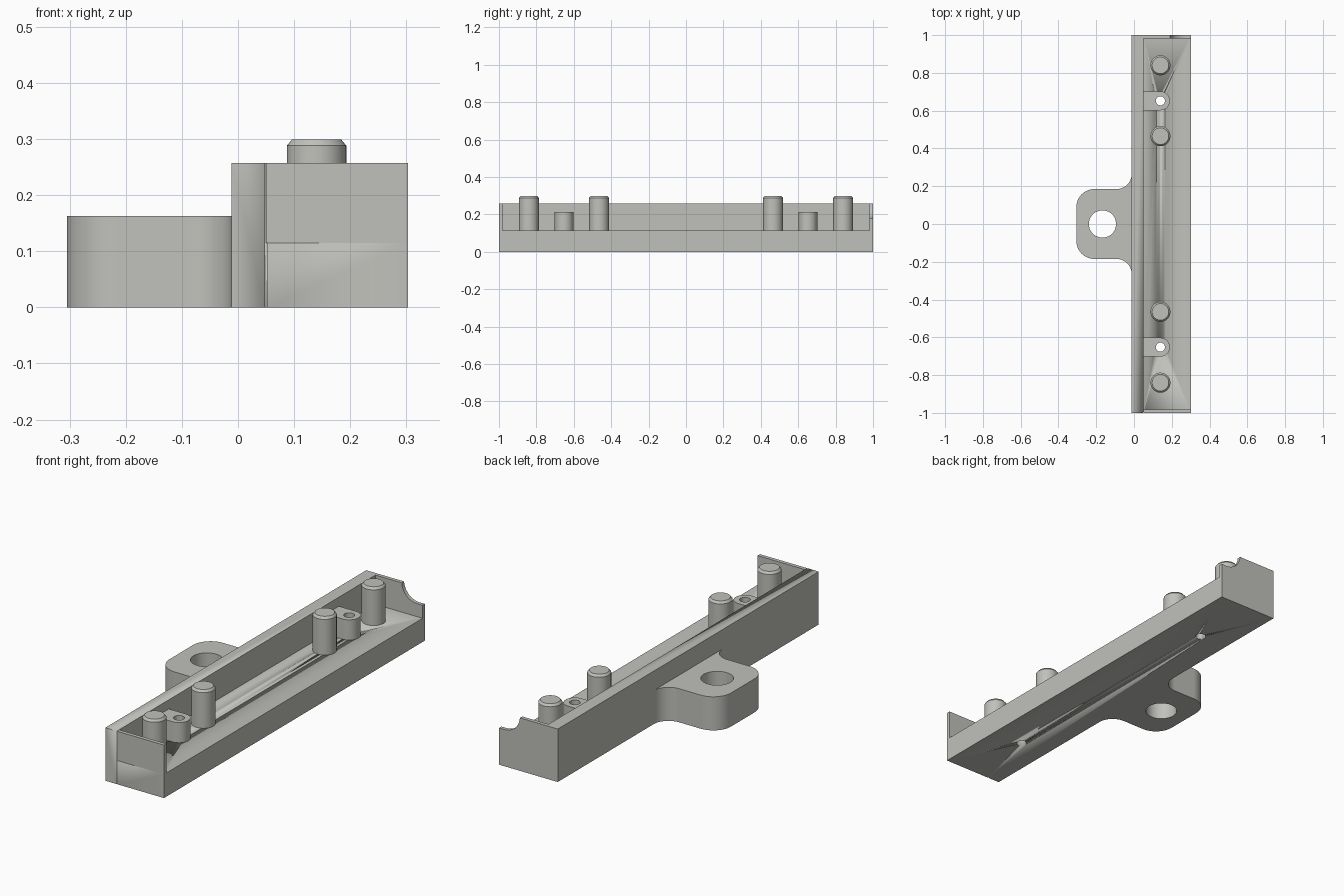
import bpy, bmesh, math
from mathutils import Vector

if "Cube" in bpy.data.objects:
    bpy.data.objects.remove(bpy.data.objects["Cube"])

grey = bpy.data.materials.new("light_grey")
grey.diffuse_color = (0.53, 0.53, 0.50, 1)
grey.use_nodes = True
grey.node_tree.nodes["Principled BSDF"].inputs["Base Color"].default_value = grey.diffuse_color


def finish(name, bm):
    """Turn a bmesh into a shaded object."""
    bmesh.ops.recalc_face_normals(bm, faces=bm.faces)
    me = bpy.data.meshes.new(name)
    bm.to_mesh(me)
    bm.free()
    me.materials.append(grey)
    ob = bpy.data.objects.new(name, me)
    bpy.context.collection.objects.link(ob)
    bpy.ops.object.select_all(action='DESELECT')
    ob.select_set(True)
    bpy.context.view_layer.objects.active = ob
    bpy.ops.object.shade_smooth_by_angle(angle=math.radians(30))
    return ob


def prism(name, points, direction):
    """Extrude a closed 3D outline along a direction."""
    bm = bmesh.new()
    face = bm.faces.new([bm.verts.new(p) for p in points])
    ext = bmesh.ops.extrude_face_region(bm, geom=[face])
    verts = [g for g in ext['geom'] if isinstance(g, bmesh.types.BMVert)]
    bmesh.ops.translate(bm, verts=verts, vec=Vector(direction))
    return finish(name, bm)


def arc(cx, cy, r, a0, a1, n=12):
    return [(cx + r * math.cos(math.radians(a0 + (a1 - a0) * i / n)),
             cy + r * math.sin(math.radians(a0 + (a1 - a0) * i / n)))
            for i in range(n + 1)]


def lathe(name, x, y, rings, n=40):
    """Stack circular rings (radius, height) into a closed solid."""
    bm = bmesh.new()
    loops = [[bm.verts.new((x + r * math.cos(2 * math.pi * i / n),
                            y + r * math.sin(2 * math.pi * i / n), z))
              for i in range(n)] for r, z in rings]
    for a, b in zip(loops, loops[1:]):
        for i in range(n):
            j = (i + 1) % n
            bm.faces.new((a[i], a[j], b[j], b[i]))
    bm.faces.new(loops[0][::-1])
    bm.faces.new(loops[-1])
    return finish(name, bm)


def cut(target, cutter):
    mod = target.modifiers.new("cut", 'BOOLEAN')
    mod.operation = 'DIFFERENCE'
    mod.solver = 'EXACT'
    mod.object = cutter
    cutter.hide_render = True
    cutter.hide_viewport = True


X0, X1, XW = -0.012, 0.303, 0.05     # outer faces and inner face of long wall
FLOOR, TOP, T = 0.115, 0.257, 0.018  # floor height, wall height, end thickness

# Floor and long wall as one L-shaped section
section = [(X0, 0), (X1, 0), (X1, FLOOR), (XW, FLOOR), (XW, TOP), (X0, TOP)]
tray = prism("tray", [(x, -1, z) for x, z in section], (0, 2, 0))

# Thin seam on the front end
seam = [(0.048, -0.01), (0.052, -0.01), (0.052, 0.3), (0.048, 0.3)]
cut(tray, prism("seam_cutter", [(x, -1.01, z) for x, z in seam], (0, 0.014, 0)))

# End walls; the rear one has a rounded notch at its outer corner
plain = [(XW, FLOOR), (X1, FLOOR), (X1, TOP), (XW, TOP)]
prism("front_end_wall", [(x, -1, z) for x, z in plain], (0, T, 0))
notched = [(XW, FLOOR), (X1, FLOOR), (X1, 0.178)] + \
    arc(0.275, 0.262, 0.084, 270, 184) + [(0.191, TOP), (XW, TOP)]
prism("rear_end_wall", [(x, 1 - T, z) for x, z in notched], (0, T, 0))

# Mounting lug with rounded corners, flared into the long wall
half = arc(-0.092, 0.265, 0.08, 0, -90) + arc(-0.21, 0.09, 0.095, 90, 180)
outline = half + [(x, -y) for x, y in reversed(half)]
lug = prism("mounting_lug", [(x, y, 0) for x, y in outline], (0, 0, 0.163))
cut(lug, lathe("lug_hole_cutter", -0.167, 0, [(0.072, -0.1), (0.072, 0.3)], 48))

for side, tag in ((1, "rear"), (-1, "front")):
    # Chamfered locating pegs
    for y, place in ((0.84, "outer"), (0.465, "inner")):
        lathe(f"{tag}_{place}_peg", 0.14, side * y,
              [(0.053, FLOOR), (0.053, 0.288), (0.044, 0.299)])
    # Screw boss joined to the long wall, drilled through the floor
    yb = side * 0.652
    shape = [(XW, yb - 0.05)] + arc(0.14, yb, 0.05, -90, 90, 20) + [(XW, yb + 0.05)]
    boss = prism(f"{tag}_screw_boss", [(x, y, FLOOR) for x, y in shape],
                 (0, 0, 0.213 - FLOOR))
    drill = lathe(f"{tag}_screw_hole_cutter", 0.14, yb,
                  [(0.024, -0.1), (0.024, 0.4)], 32)
    cut(boss, drill)
    cut(tray, drill)
